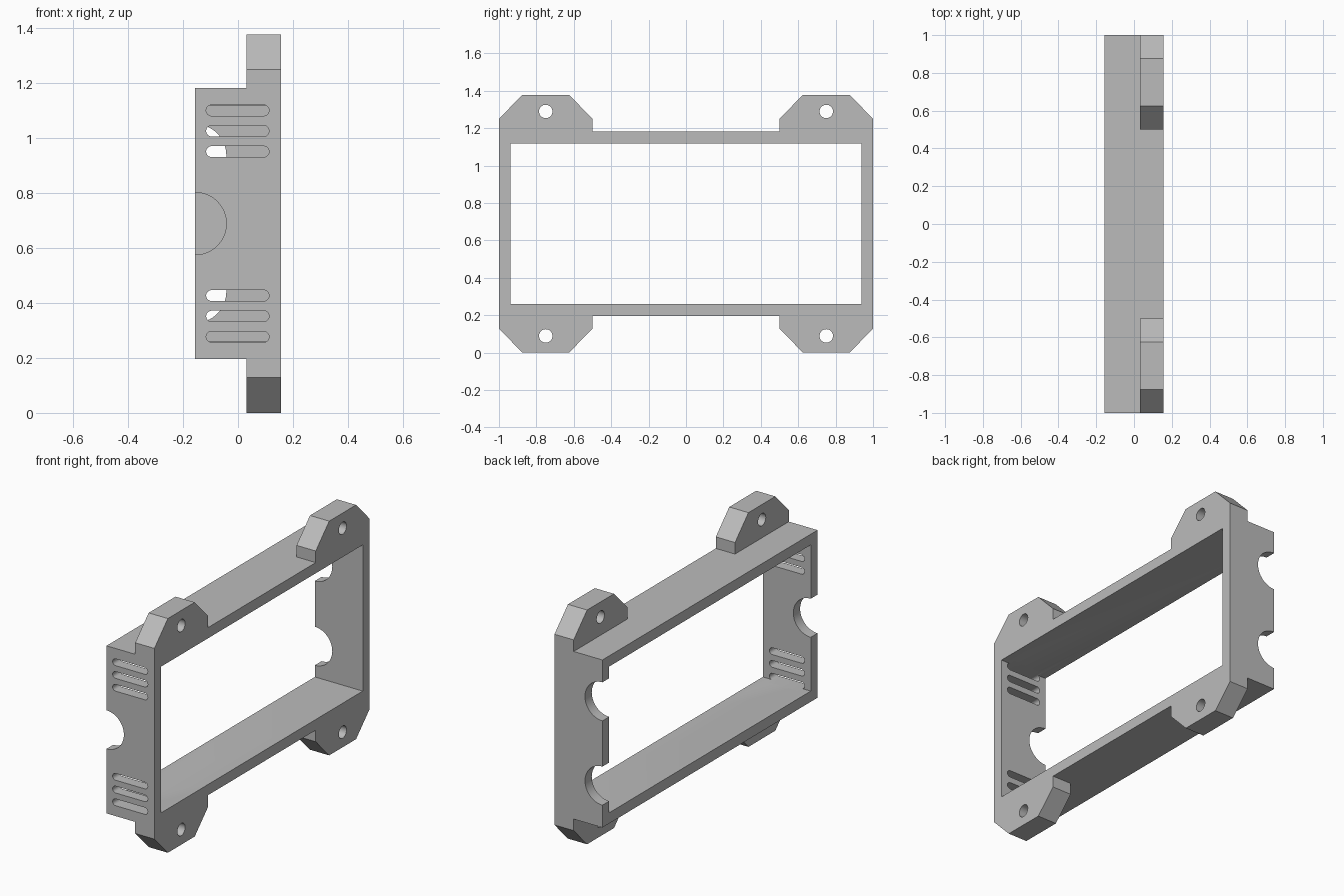
import bpy, bmesh, math
from mathutils import Vector

cube = bpy.data.objects.get("Cube")
if cube:
    bpy.data.objects.remove(cube, do_unlink=True)

grey = bpy.data.materials.new("plain grey")
grey.use_nodes = True
COLOUR = (0.5, 0.5, 0.5, 1)
grey.diffuse_color = COLOUR
grey.node_tree.nodes["Principled BSDF"].inputs["Base Color"].default_value = COLOUR

MID = 0.689                 # mid height
DEPTH = 0.156               # half depth in x
BODY = 0.493                # half height of the frame
WALL = 0.063


def prism(name, outline, start, end, axis):
    """Extrude an outline, (y, z) along x or (x, z) along y."""
    bm = bmesh.new()
    place = {"x": lambda p: (start, p[0], p[1]), "y": lambda p: (p[0], start, p[1])}[axis]
    face = bm.faces.new([bm.verts.new(place(p)) for p in outline])
    step = Vector((end - start, 0, 0) if axis == "x" else (0, end - start, 0))
    made = bmesh.ops.extrude_face_region(bm, geom=[face])["geom"]
    bmesh.ops.translate(bm, vec=step, verts=[g for g in made if isinstance(g, bmesh.types.BMVert)])
    bmesh.ops.recalc_face_normals(bm, faces=bm.faces)
    mesh = bpy.data.meshes.new(name)
    bm.to_mesh(mesh)
    bm.free()
    mesh.materials.append(grey)
    ob = bpy.data.objects.new(name, mesh)
    bpy.context.collection.objects.link(ob)
    return ob


def rectangle(half_w, half_h):
    return [(-half_w, MID - half_h), (half_w, MID - half_h),
            (half_w, MID + half_h), (-half_w, MID + half_h)]


def arc(cx, cz, r, a0, a1, n):
    return [(cx + r * math.cos(a0 + (a1 - a0) * i / n),
             cz + r * math.sin(a0 + (a1 - a0) * i / n)) for i in range(n + 1)]


def combine(target, tool, operation):
    """Apply a boolean and discard the tool."""
    tool.hide_render = True
    mod = target.modifiers.new(operation, "BOOLEAN")
    mod.operation, mod.solver, mod.object = operation, "EXACT", tool
    bpy.context.view_layer.objects.active = target
    bpy.ops.object.modifier_apply(modifier=mod.name)
    bpy.data.objects.remove(tool, do_unlink=True)


# Box body
frame = prism("frame", rectangle(1, BODY), -DEPTH, DEPTH, "x")

# Chamfered mounting tabs at the four corners
tab = [(1, 0.3), (1, 0.128), (0.875, 0), (0.625, 0), (0.5, 0.128), (0.5, 0.3)]
for side in (-1, 1):
    for top in (False, True):
        outline = [(side * y, 2 * MID - z if top else z) for y, z in tab]
        combine(frame, prism("mounting_tab", outline, 0.031, DEPTH, "x"), "UNION")

# Main opening
combine(frame, prism("opening", rectangle(1 - WALL, BODY - WALL), -1, 1, "x"), "DIFFERENCE")

# Screw holes
for y in (-0.75, 0.75):
    for dz in (-0.6, 0.6):
        ring = arc(y, MID + dz, 0.036, 0, math.tau, 32)[:-1]
        combine(frame, prism("screw_hole", ring, -1, 1, "x"), "DIFFERENCE")


# Round notches in the rear edge: one on the front wall, two on the back wall
def notch(z, y0, y1):
    ring = arc(-DEPTH, z, 0.1135, 0, math.tau, 64)[:-1]
    combine(frame, prism("notch", ring, y0, y1, "y"), "DIFFERENCE")


notch(MID, -1.1, -0.8)
for dz in (-0.248, 0.248):
    notch(MID + dz, 0.8, 1.1)

# Rounded vent slots in the front wall
R = 0.02
for side in (-1, 1):
    for dz in (0.262, 0.337, 0.412):
        z = MID + side * dz
        slot = (arc(0.113 - R, z, R, -math.pi / 2, math.pi / 2, 12)
                + arc(-0.116 + R, z, R, math.pi / 2, 3 * math.pi / 2, 12))
        combine(frame, prism("vent_slot", slot, -1.1, -0.9, "y"), "DIFFERENCE")

# Soft shading on the curved cuts only
bpy.ops.object.select_all(action="DESELECT")
frame.select_set(True)
bpy.context.view_layer.objects.active = frame
bpy.ops.object.shade_smooth_by_angle(angle=math.radians(30))
